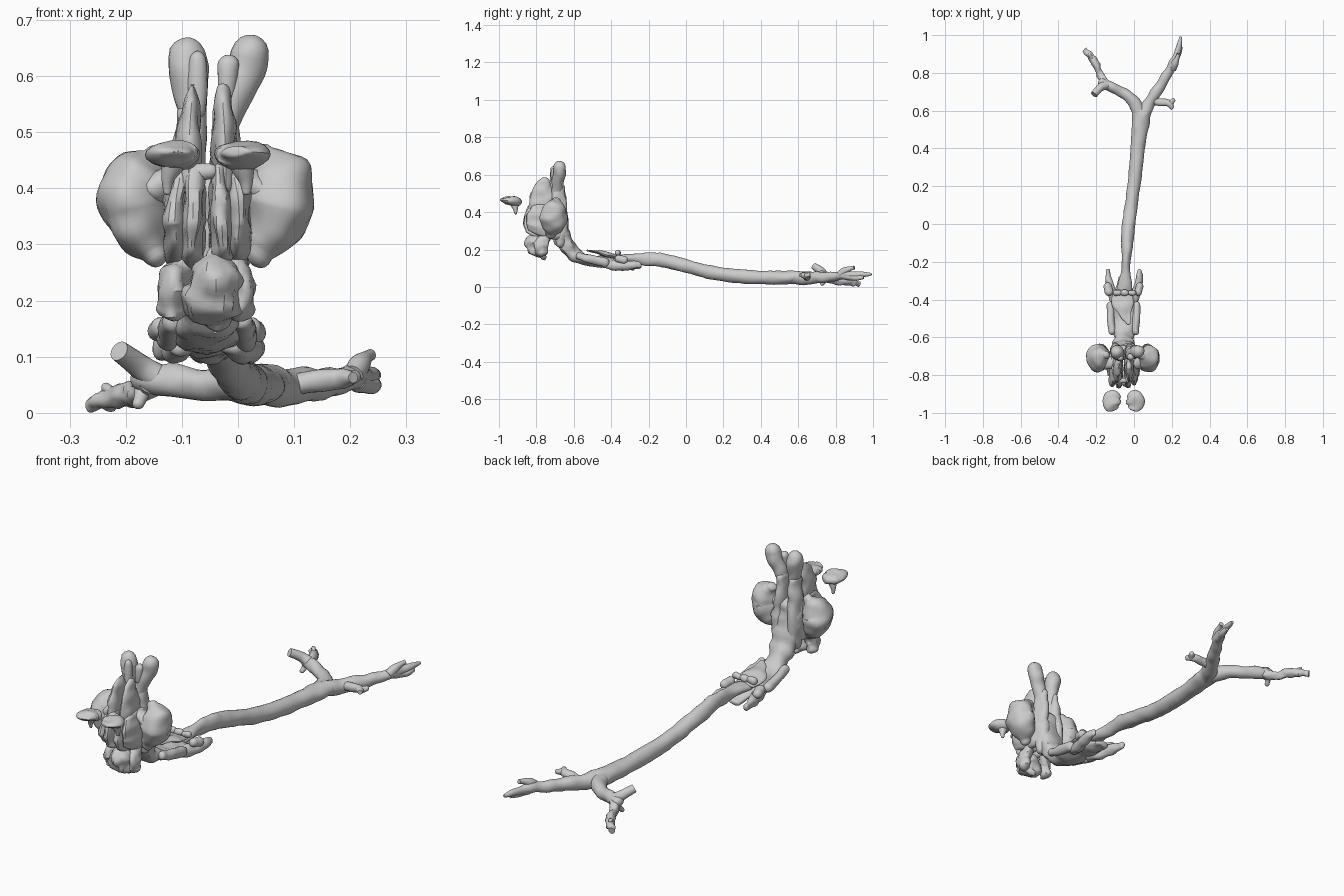
import bpy, bmesh, math
from mathutils import Vector, noise

CX = -0.055  # mid-plane of the head cavities
X, Y, Z = Vector((1, 0, 0)), Vector((0, 1, 0)), Vector((0, 0, 1))


def spline(pts, n):
    out = []
    for i in range(len(pts) - 1):
        p = [pts[max(0, min(len(pts) - 1, i + k))] for k in (-1, 0, 1, 2)]
        for s in range(n):
            t = s / n
            out.append([0.5 * (2 * b + (c - a) * t + (2 * a - 5 * b + 4 * c - d) * t * t
                               + (3 * b - a - 3 * c + d) * t ** 3) for a, b, c, d in zip(*p)])
    return out + [list(pts[-1])]


def loft(name, pts, ref=X, dome=False, rough=0.004, sides=20, square=1.0, freq=22):
    """Organic tube through (x, y, z, half width along ref, half depth)."""
    rings = spline([p if len(p) == 5 else p + (p[3],) for p in pts], 5)
    pos = [Vector(r[:3]) for r in rings]
    frames = []
    for i, r in enumerate(rings):
        t = (pos[min(i + 1, len(pos) - 1)] - pos[max(i - 1, 0)]).normalized()
        frames.append((pos[i], t, max(r[3], 0.002), max(r[4], 0.002)))
    if dome:
        def cap(f, sgn):
            p, t, w, h = f
            e = min(w, h)
            return [(p + t * sgn * e * math.sin(a), t, w * math.cos(a), h * math.cos(a))
                    for a in (0.4, 0.8, 1.15, 1.45)]
        frames = cap(frames[0], -1)[::-1] + frames + cap(frames[-1], 1)
    bm = bmesh.new()
    loops = []
    for p, t, w, h in frames:
        a = (ref - t * ref.dot(t)).normalized()
        b = t.cross(a)
        ring = []
        for k in range(sides):
            c, s = math.cos(math.tau * k / sides), math.sin(math.tau * k / sides)
            c = math.copysign(abs(c) ** square, c)
            s = math.copysign(abs(s) ** square, s)
            q = p + a * c * w + b * s * h
            q += (a * c + b * s) * noise.noise(q * freq) * rough * 1.6
            q.z = max(q.z, 0.0)
            ring.append(bm.verts.new(q))
        loops.append(ring)
    for r0, r1 in zip(loops, loops[1:]):
        for k in range(sides):
            bm.faces.new((r0[k], r0[(k + 1) % sides], r1[(k + 1) % sides], r1[k]))
    bm.faces.new(loops[0][::-1])
    bm.faces.new(loops[-1])
    bmesh.ops.recalc_face_normals(bm, faces=bm.faces[:])
    me = bpy.data.meshes.new(name)
    bm.to_mesh(me)
    bm.free()
    ob = bpy.data.objects.new(name, me)
    bpy.context.collection.objects.link(ob)
    bpy.context.view_layer.objects.active = ob
    ob.select_set(True)
    bpy.ops.object.shade_smooth_by_angle(angle=math.radians(40))
    ob.select_set(False)
    return ob


def pair(name, pts, **kw):
    """x is given as distance from the mid-plane; builds left and right."""
    for side, s in (("left", -1), ("right", 1)):
        loft(f"{name}_{side}", [(CX + s * p[0],) + tuple(p[1:]) for p in pts], **kw)


# Windpipe
loft("windpipe", [(-.05, -.36, .15, .042, .018), (-.047, -.30, .152, .034, .024),
                  (-.044, -.22, .148, .020, .034), (-.038, -.14, .145, .029, .037),
                  (-.03, -.02, .118, .034, .036), (-.012, .12, .08, .034, .036),
                  (.005, .25, .06, .035, .037), (.022, .42, .05, .038, .037),
                  (.035, .53, .05, .046, .037), (.04, .585, .052, .05, .033)],
     rough=.003, dome=True, sides=24)

# Left airway with its two twigs
loft("left_airway", [(.035, .56, .05, .034), (.005, .64, .05, .032), (-.06, .695, .052, .028),
                     (-.12, .725, .058, .027), (-.165, .745, .06, .026)], ref=Z, dome=True)
loft("left_upper_twig", [(-.14, .735, .06, .025), (-.175, .725, .083, .022),
                         (-.212, .685, .11, .018)], ref=Z, rough=.001)
loft("left_lower_twig", [(-.15, .74, .055, .025), (-.18, .79, .035, .018),
                         (-.205, .85, .03, .021), (-.24, .90, .022, .017),
                         (-.262, .925, .018, .013)], ref=Z, rough=.006, freq=45)
loft("left_spur", [(-.215, .87, .03, .014), (-.235, .895, .045, .008)], ref=Z, dome=True)
loft("left_stub", [(-.17, .75, .04, .016), (-.178, .73, .018, .012)], ref=X, dome=True)

# Right airway with its twigs
loft("right_airway", [(.04, .56, .05, .036), (.075, .63, .046, .034), (.125, .71, .05, .028),
                      (.175, .79, .055, .025), (.215, .86, .066, .022), (.23, .91, .065, .018),
                      (.248, .992, .068, .007)], ref=Z)
loft("right_upper_twig", [(.205, .82, .068, .018), (.222, .86, .09, .016), (.238, .90, .102, .011)],
     ref=X)
loft("right_low_fork", [(.21, .84, .058, .018), (.235, .90, .05, .015), (.245, .95, .052, .008)],
     ref=X, rough=.006)
loft("right_side_twig", [(.09, .65, .05, .022), (.14, .645, .055, .02), (.18, .64, .06, .018),
                         (.205, .61, .062, .012)], ref=Z)
loft("right_side_tip", [(.19, .635, .06, .014), (.207, .655, .066, .01)], ref=Z, dome=True)

# Throat bending from the head down to the voice box
loft("throat", [(-.055, -.68, .40, .065, .04), (-.055, -.665, .32, .066, .035),
                (-.055, -.645, .235, .058, .042), (-.055, -.60, .175, .052, .036),
                (-.055, -.53, .142, .060, .028), (-.055, -.45, .135, .062, .028),
                (-.053, -.37, .122, .058, .026), (-.048, -.29, .105, .035, .018)],
     dome=True, rough=.008)
pair("throat_wing", [(.045, -.43, .118, .026, .022), (.062, -.36, .115, .025, .026),
                     (.08, -.30, .115, .020, .022), (.085, -.25, .115, .013, .018)],
     dome=True, rough=.006)
pair("wing_lobe", [(.078, -.36, .15, .02), (.086, -.33, .145, .02)], dome=True)
loft("throat_flap", [(-.028, -.525, .195, .014, .007), (-.045, -.47, .185, .034, .010),
                     (-.058, -.42, .172, .058, .014), (-.055, -.36, .162, .05, .012)],
     dome=True, rough=.006)
for i, x in enumerate((-.088, -.05, -.012)):
    loft(f"throat_bead_{i}", [(x - .008, -.365, .18, .016), (x + .008, -.365, .182, .016)],
         ref=Z, dome=True, sides=14)
pair("throat_fold", [(.062, -.57, .165, .018, .02), (.066, -.50, .145, .02, .022),
                     (.068, -.43, .13, .02, .022)], dome=True)

# Mouth cavity lump
loft("mouth_core", [(-.04, -.80, .28, .02, .02), (-.04, -.805, .255, .042, .045),
                    (-.04, -.80, .225, .05, .052), (-.05, -.785, .19, .05, .042),
                    (-.045, -.765, .16, .025, .02)], dome=True, rough=.012, freq=30)
pair("mouth_flank", [(.05, -.745, .265, .024, .02), (.062, -.775, .225, .024, .04),
                     (.06, -.77, .185, .022, .03)], dome=True, rough=.01, freq=30)

# Nasal passages: inner and outer upright sheets on each side
pair("nasal_inner_sheet", [(.028, -.785, .28, .018, .075), (.026, -.775, .32, .020, .095),
                           (.024, -.765, .38, .019, .095), (.022, -.76, .43, .014, .08)],
     square=.7, rough=.007, dome=True)
pair("nasal_outer_sheet", [(.055, -.765, .285, .017, .09), (.058, -.755, .32, .019, .105),
                           (.055, -.75, .38, .020, .10), (.048, -.75, .425, .018, .08)],
     square=.75, rough=.008, dome=True)
pair("nasal_back_column", [(.036, -.67, .24, .03, .03), (.038, -.672, .34, .032, .042),
                           (.034, -.68, .45, .028, .038), (.03, -.685, .53, .022, .035)],
     dome=True, rough=.007)
loft("nasal_bridge", [(-.072, -.83, .43, .012), (-.048, -.83, .43, .012)], ref=Z, dome=True)

# Upper blades between the eyes
pair("upper_blade", [(.034, -.765, .41, .022, .072), (.032, -.77, .48, .022, .066),
                     (.028, -.76, .54, .017, .045), (.026, -.75, .575, .010, .018)],
     dome=True, rough=.007)

# Upright stalks with knobs
loft("stalk_left", [(-.078, -.69, .44, .02, .03), (-.074, -.69, .50, .02, .03),
                    (-.083, -.685, .56, .028, .032), (-.09, -.68, .61, .036, .037),
                    (-.09, -.68, .635, .034, .034)], dome=True, rough=.003)
loft("stalk_right", [(-.03, -.69, .44, .02, .03), (-.024, -.69, .50, .02, .03),
                     (-.008, -.685, .56, .032, .032), (.012, -.675, .605, .034, .034),
                     (.022, -.675, .64, .034, .034)], dome=True, rough=.003)
loft("stalk_right_knob", [(-.02, -.705, .56, .014), (-.018, -.705, .62, .018)], dome=True)
loft("stalk_left_knob", [(-.075, -.71, .54, .016), (-.072, -.71, .63, .016)], dome=True)

# Cheek cavities
pair("cheek_cavity", [(.095, -.72, .285, .026, .026), (.112, -.715, .315, .046, .058),
                      (.128, -.71, .36, .058, .072), (.132, -.71, .395, .060, .068),
                      (.115, -.70, .43, .052, .052), (.095, -.695, .453, .024, .022)],
     dome=True, rough=.008, freq=20)
pair("cheek_neck", [(.06, -.735, .42, .022, .035), (.09, -.725, .40, .03, .045)],
     ref=Z, dome=True)

# Detached brow cavities
pair("brow_cavity", [(.055, -.98, .464, .030, .010), (.062, -.955, .462, .046, .020),
                     (.056, -.92, .458, .047, .025), (.048, -.905, .457, .036, .022)],
     dome=True, rough=.005)
pair("brow_hook", [(.06, -.92, .45, .024, .02), (.068, -.912, .42, .014, .014),
                   (.07, -.91, .395, .008, .007)], dome=True)
